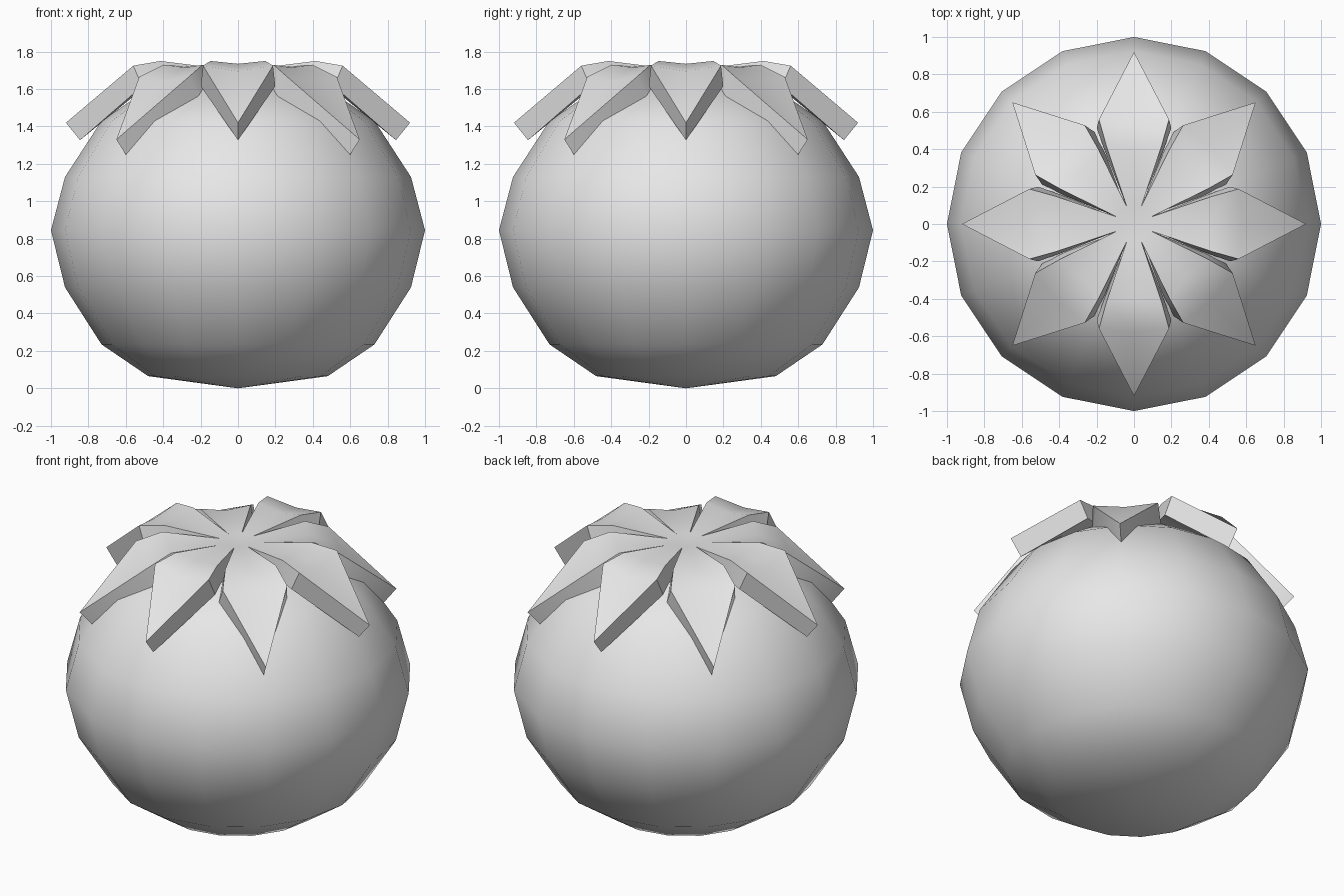
import bpy, bmesh, math

if "Cube" in bpy.data.objects:
    bpy.data.objects.remove(bpy.data.objects["Cube"])

grey = bpy.data.materials.new("plain grey")
grey.diffuse_color = (0.8, 0.8, 0.8, 1)
grey.use_nodes = True
grey.node_tree.nodes["Principled BSDF"].inputs["Base Color"].default_value = grey.diffuse_color


def finish(bm, name, angle):
    bmesh.ops.recalc_face_normals(bm, faces=bm.faces)
    me = bpy.data.meshes.new(name)
    bm.to_mesh(me)
    bm.free()
    ob = bpy.data.objects.new(name, me)
    bpy.context.collection.objects.link(ob)
    me.materials.append(grey)
    bpy.ops.object.select_all(action='DESELECT')
    ob.select_set(True)
    bpy.context.view_layer.objects.active = ob
    bpy.ops.object.shade_smooth_by_angle(angle=math.radians(angle))
    return ob


def polar(bm, r, deg, z):
    a = math.radians(deg)
    return bm.verts.new((r * math.cos(a), r * math.sin(a), z))


# Round fruit body: sixteen-sided lathe with flattened ends
SIDES = 16
profile = [(0.48, 0.065), (0.73, 0.235), (0.925, 0.54), (1.0, 0.845),
           (0.925, 1.13), (0.73, 1.43), (0.48, 1.60)]
bm = bmesh.new()
rings = [[polar(bm, r, i * 360 / SIDES, z) for i in range(SIDES)] for r, z in profile]
bottom, top = bm.verts.new((0, 0, 0)), bm.verts.new((0, 0, 1.65))
for i in range(SIDES):
    j = (i + 1) % SIDES
    for a, b in zip(rings, rings[1:]):
        bm.faces.new((a[i], a[j], b[j], b[i]))
    bm.faces.new((bottom, rings[0][j], rings[0][i]))
    bm.faces.new((top, rings[-1][i], rings[-1][j]))
finish(bm, "fruit_body", 50)

# Leafy cap: eight pointed leaves joined at the centre, diagonal ones drooping more
bm = bmesh.new()
centre = bm.verts.new((0, 0, 1.705))
valleys = [polar(bm, 0.10, 45 * i - 22.5, 1.71) for i in range(8)]
for i in range(8):
    a = 45 * i
    droop = i % 2
    z_mid = 1.75 - 0.02 * droop
    z_sh = 1.725 - 0.06 * droop
    v0, v1 = valleys[i], valleys[(i + 1) % 8]
    m0, mc, m1 = [polar(bm, r, a + d, z_mid + dz) for r, d, dz in
                  ((0.44, -19.5, 0.0), (0.40, 0, -0.015), (0.44, 19.5, 0.0))]
    s0, sc, s1 = [polar(bm, r, a + d, z_sh + dz) for r, d, dz in
                  ((0.59, -18.5, 0.0), (0.58, 0, -0.03), (0.59, 18.5, 0.0))]
    tip = polar(bm, 0.92, a, 1.42 - 0.09 * droop)
    for f in ((centre, v0, v1), (v0, m0, mc), (v0, mc, v1), (v1, mc, m1),
              (m0, s0, sc, mc), (mc, sc, s1, m1), (s0, tip, sc), (sc, tip, s1)):
        bm.faces.new(f)
cap = finish(bm, "leaf_cap", 40)
if cap.data.polygons[0].normal.z < 0:
    cap.data.flip_normals()
solid = cap.modifiers.new("thickness", 'SOLIDIFY')
solid.thickness = 0.12
solid.offset = -1
bpy.ops.object.modifier_apply(modifier=solid.name)
bpy.ops.object.shade_smooth_by_angle(angle=math.radians(40))
